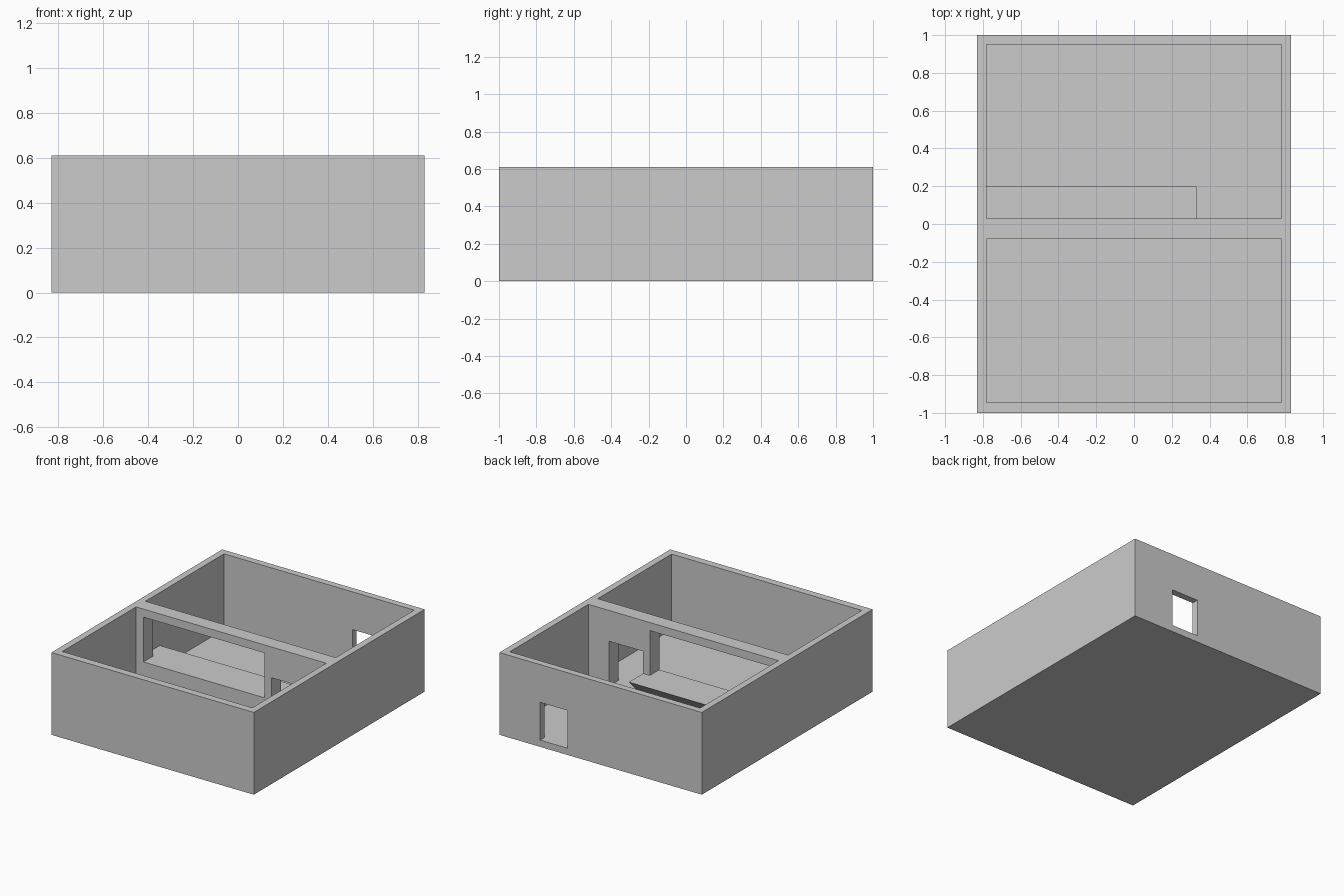
import bpy, bmesh

if "Cube" in bpy.data.objects:
    bpy.data.objects.remove(bpy.data.objects["Cube"])


def extrude_x(name, x0, x1, section):
    """Solid made by sweeping a (y, z) section from x0 to x1."""
    bm = bmesh.new()
    face = bm.faces.new([bm.verts.new((x0, y, z)) for y, z in section])
    res = bmesh.ops.extrude_face_region(bm, geom=[face])
    moved = [v for v in res["geom"] if isinstance(v, bmesh.types.BMVert)]
    bmesh.ops.translate(bm, verts=moved, vec=(x1 - x0, 0, 0))
    bmesh.ops.recalc_face_normals(bm, faces=bm.faces)
    mesh = bpy.data.meshes.new(name)
    bm.to_mesh(mesh)
    bm.free()
    obj = bpy.data.objects.new(name, mesh)
    bpy.context.collection.objects.link(obj)
    return obj


def box(name, x, y, z):
    return extrude_x(name, *x, [(y[0], z[0]), (y[1], z[0]), (y[1], z[1]), (y[0], z[1])])


FLOOR, TOP, SILL = 0.05, 0.61, 0.218
ROOM_X = (-0.78, 0.78)

# Outer block that becomes walls and floor
walls = box("walls_and_floor", (-0.83, 0.83), (-1, 1), (0, TOP))

# Rooms and openings to cut out of the block
cuts = [
    ("front_room", ROOM_X, (-0.945, -0.08), (FLOOR, 0.8)),
    ("back_room", ROOM_X, (0.03, 0.95), (FLOOR, 0.8)),
    ("inner_doorway", (0.33, 0.61), (-0.12, 0.07), (FLOOR, 0.382)),
    ("serving_window", (-0.72, 0.275), (-0.12, 0.07), (SILL, 0.55)),
    ("back_doorway", (0.272, 0.495), (0.9, 1.1), (FLOOR, 0.33)),
]
bpy.context.view_layer.objects.active = walls
for name, x, y, z in cuts:
    cutter = box(name + "_cutter", x, y, z)
    cutter.hide_render = True
    mod = walls.modifiers.new(name, 'BOOLEAN')
    mod.operation = 'DIFFERENCE'
    mod.solver = 'EXACT'
    mod.object = cutter
    bpy.ops.object.modifier_apply(modifier=mod.name)
    bpy.data.objects.remove(cutter)

# Wedge-shaped counter under the window, sloping back to the wall
extrude_x("counter", -0.78, 0.33, [(0.03, SILL), (0.198, SILL), (0.03, FLOOR)])
